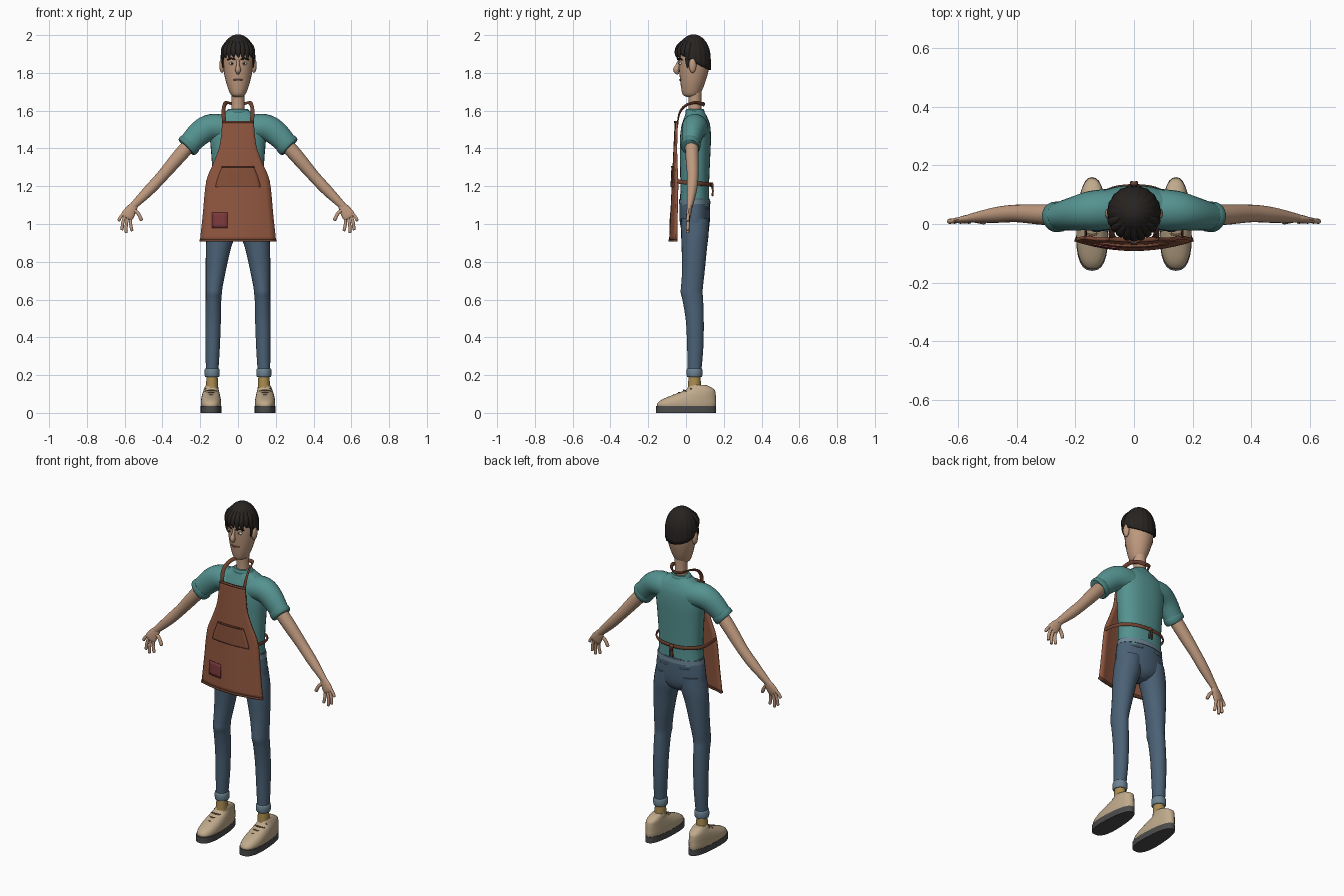
import bpy, bmesh, math, random
from mathutils import Vector

random.seed(3)
COL = dict(skin=(.52, .32, .21), shirt=(.09, .29, .28), trim=(.07, .23, .22), jeans=(.07, .12, .18),
           denim=(.15, .23, .29), leather=(.28, .095, .05), pocket=(.24, .08, .042), strap=(.16, .055, .03),
           patch=(.2, .04, .045), shoe=(.52, .4, .26), sole=(.07, .07, .07), sock=(.4, .26, .08),
           hair=(.02, .017, .015), white=(.7, .68, .62), lace=(.2, .12, .07), lip=(.28, .12, .09))
MATS = {}


def mat(key):
    if key not in MATS:
        MATS[key] = bpy.data.materials.new(key)
        MATS[key].diffuse_color = (*COL[key], 1)
    return MATS[key]


def finish(name, bm, key, mirror=False, solid=0, angle=45):
    bmesh.ops.recalc_face_normals(bm, faces=bm.faces)
    me = bpy.data.meshes.new(name)
    bm.to_mesh(me)
    bm.free()
    me.materials.append(mat(key))
    me.shade_smooth()
    me.set_sharp_from_angle(angle=math.radians(angle))
    ob = bpy.data.objects.new(name, me)
    bpy.context.collection.objects.link(ob)
    if solid:
        m = ob.modifiers.new("thickness", 'SOLIDIFY')
        m.thickness, m.offset = solid, 0
    if mirror:
        m = ob.modifiers.new("mirror", 'MIRROR')
        m.use_mirror_merge = False
    return ob


def spline(pts, sub):
    """Catmull-Rom through tuples of any length."""
    out = []
    for i in range(len(pts) - 1):
        a, b, c, d = pts[max(i - 1, 0)], pts[i], pts[i + 1], pts[min(i + 2, len(pts) - 1)]
        for s in range(sub):
            t = s / sub
            out.append(tuple(.5 * (2 * q + (r - p) * t + (2 * p - 5 * q + 4 * r - w) * t * t
                                   + (3 * q - p - 3 * r + w) * t ** 3) for p, q, r, w in zip(a, b, c, d)))
    return out + [tuple(pts[-1])]


def loft(name, key, rings, ref=None, n=24, sub=4, power=2, mirror=False, taper=0):
    """Skin ellipses (x, y, z, a, b): flat in z, or across the path when ref is given."""
    bm, rows = bmesh.new(), []
    R = spline(rings, sub) if sub > 1 else rings
    for i, r in enumerate(R):
        c = Vector(r[:3])
        u, v = Vector((1, 0, 0)), Vector((0, 1, 0))
        if ref:
            t = (Vector(R[min(i + 1, len(R) - 1)][:3]) - Vector(R[max(i - 1, 0)][:3])).normalized()
            u = Vector(ref)
            u = (u - t * u.dot(t)).normalized()
            v = t.cross(u)
        row = []
        for k in range(n):
            ca, sa = math.cos(2 * math.pi * k / n), math.sin(2 * math.pi * k / n)
            ca, sa = (math.copysign(abs(q) ** (2 / power), q) for q in (ca, sa))
            p = c + u * ca * r[3] + v * sa * r[4]
            p.x = c.x + (p.x - c.x) * (1 - taper * p.y)
            row.append(bm.verts.new(p))
        rows.append(row)
    for p, q in zip(rows, rows[1:]):
        for k in range(n):
            bm.faces.new((p[k], p[(k + 1) % n], q[(k + 1) % n], q[k]))
    bm.faces.new(rows[0])
    bm.faces.new(rows[-1])
    return finish(name, bm, key, mirror)


def tube(name, key, pts, r, ref=(0, 1, 0), mirror=True, n=10):
    """Round tube with rounded tip."""
    rings = [(*p, r, r) for p in pts]
    d = (Vector(pts[-1]) - Vector(pts[-2])).normalized() * r * .6
    tip = Vector(pts[-1]) + d
    return loft(name, key, rings + [(*tip, r * .4, r * .4)], ref, n, 3, mirror=mirror)


def ball(name, key, loc, scale, mirror=True):
    bm = bmesh.new()
    bmesh.ops.create_uvsphere(bm, u_segments=16, v_segments=10, radius=1)
    for v in bm.verts:
        v.co = Vector(a * s + l for a, s, l in zip(v.co, scale, loc))
    return finish(name, bm, key, mirror)


def panel(name, key, rows, off, thick, cols=12, sub=4):
    """Sheet following the apron's bowed front; rows are (z, x left, x right)."""
    bm, grid = bmesh.new(), []
    for z, l, r in spline(rows, sub):
        xs = [l + (r - l) * k / cols for k in range(cols + 1)]
        grid.append([bm.verts.new((x, -.054 - .047 * (1.54 - z) + .8 * x * x - off, z)) for x in xs])
    for p, q in zip(grid, grid[1:]):
        for k in range(cols):
            bm.faces.new((p[k], p[k + 1], q[k + 1], q[k]))
    return finish(name, bm, key, solid=thick)


# head and neck
loft("neck", 'skin', [(0, .047, 1.56, .04, .038), (0, .047, 1.63, .034, .034), (0, .046, 1.72, .036, .036)])
loft("head", 'skin', [(0, .03, 1.672, .018, .022), (0, .027, 1.682, .036, .042), (0, .031, 1.71, .05, .055),
                      (0, .037, 1.76, .066, .068), (0, .042, 1.82, .077, .079), (0, .042, 1.88, .08, .082),
                      (0, .042, 1.93, .073, .076), (0, .042, 1.965, .05, .055), (0, .042, 1.98, .015, .015)])
loft("nose", 'skin', [(0, -.034, 1.868, .008, .008), (0, -.043, 1.84, .009, .012), (0, -.052, 1.818, .015, .016),
                      (0, -.046, 1.803, .011, .012), (0, -.036, 1.798, .004, .004)], (1, 0, 0), 12)
ball("ear", 'skin', (.084, .035, 1.84), (.015, .02, .04))
ball("eye", 'white', (.033, -.029, 1.85), (.014, .008, .008))
ball("pupil", 'hair', (.032, -.036, 1.85), (.005, .003, .006))
tube("eyebrow", 'hair', [(.014, -.041, 1.87), (.035, -.036, 1.877), (.054, -.022, 1.87)], .004, (0, 0, 1))
tube("mouth", 'lip', [(-.024, -.026, 1.765), (0, -.033, 1.763), (.024, -.026, 1.765)], .004, (0, 0, 1), False)

# hair cap with a hairline that drops towards the nape
bm, n, grid = bmesh.new(), 72, []
for k in range(n):
    th = 2 * math.pi * k / n
    back = math.sin(th)
    low = 1.855 - .04 * back if back > 0 else 1.855 + .045 * min(1, -back * 1.3)
    col = []
    for j in range(13):
        f = j / 12
        z = low + (1.998 - low) * math.sin(f * math.pi / 2)
        h = max(0, (z - 1.875) / .125)
        s = math.sqrt(max(0, 1 - h * h)) * (1 + .018 * math.cos(18 * th))
        col.append(bm.verts.new((.087 * s * math.cos(th), .04 + .087 * s * back, z)))
    grid.append(col)
for k in range(n):
    p, q = grid[k], grid[(k + 1) % n]
    for j in range(12):
        bm.faces.new((p[j], q[j], q[j + 1], p[j + 1]))
bm.faces.new([c[-1] for c in grid])
finish("hair_cap", bm, 'hair', solid=.008)
for i in range(9):
    a = math.radians(-90 + (i - 4) * 17)
    c, s, dz = math.cos(a), math.sin(a), random.uniform(-.012, .012)
    loft("fringe_lock", 'hair', [(.05 * c, .04 + .05 * s, 1.975, .01, .006), (.08 * c, .04 + .083 * s, 1.94, .015, .009),
         (.088 * c, .04 + .092 * s, 1.905, .013, .008), (.086 * c + .004, .04 + .088 * s, 1.878 + dz, .002, .002)],
         (-s, c, 0), 8, 3)
loft("sideburn", 'hair', [(.082, .01, 1.88, .004, .016), (.082, .008, 1.85, .004, .01), (.079, .008, 1.825, .002, .003)],
     n=8, mirror=True)

# shirt
loft("shirt_body", 'shirt', [(0, .046, 1.095, .138, .078), (0, .046, 1.2, .132, .076), (0, .048, 1.35, .14, .08),
     (0, .05, 1.45, .148, .082), (0, .052, 1.52, .145, .076), (0, .052, 1.56, .125, .063), (0, .05, 1.585, .085, .052),
     (0, .047, 1.605, .05, .043)], n=32, power=2.3)
loft("collar", 'trim', [(0, .047, 1.588, .06, .05), (0, .047, 1.6, .06, .05), (0, .047, 1.61, .051, .043)])
loft("sleeve", 'shirt', [(.06, .05, 1.505, .07, .07), (.14, .046, 1.512, .068, .07), (.2, .036, 1.482, .058, .066),
     (.265, .024, 1.415, .046, .056)], (0, 1, 0), mirror=True)
loft("sleeve_hem", 'trim', [(.25, .026, 1.431, .049, .059), (.256, .025, 1.424, .052, .062),
     (.268, .024, 1.411, .052, .062), (.274, .023, 1.405, .047, .057)], (0, 1, 0), sub=2, mirror=True)

# arms and hands
loft("arm", 'skin', [(.22, .03, 1.46, .036, .038), (.31, .032, 1.36, .035, .037), (.4, .036, 1.255, .03, .031),
     (.47, .031, 1.18, .027, .029), (.55, .021, 1.1, .016, .02), (.56, .02, 1.09, .014, .018)],
     (0, 1, 0), 20, mirror=True)
loft("palm", 'skin', [(.545, .021, 1.105, .013, .018), (.562, .018, 1.08, .014, .028), (.585, .013, 1.045, .012, .034),
     (.592, .012, 1.033, .008, .028)], (0, 1, 0), 16, mirror=True)
for base, tip in [((.605, 1.055), (.631, 1.02)), ((.6, 1.04), (.614, .972)), ((.585, 1.03), (.592, .957)),
                  ((.568, 1.025), (.562, .967))]:
    mid = ((base[0] + tip[0]) / 2 + .003, (base[1] + tip[1]) / 2)
    tube("finger", 'skin', [(base[0], .014, base[1]), (mid[0], .01, mid[1]), (tip[0], .009, tip[1])], .0085)
tube("thumb", 'skin', [(.552, .016, 1.075), (.528, .011, 1.055), (.512, .008, 1.023)], .0095)

# jeans
loft("jeans_hips", 'jeans', [(0, .046, 1.135, .14, .079), (0, .046, 1.05, .154, .081), (0, .047, .985, .15, .076),
     (0, .047, .945, .1, .06), (0, .047, .925, .04, .035)], n=32)
loft("waistband", 'denim', [(0, .046, 1.105, .146, .083), (0, .046, 1.13, .144, .082)], n=32, sub=1)
tube("seat_seam", 'denim', [(.04, .124, 1.085), (.07, .116, 1.08), (.1, .103, 1.085)], .004, (0, 0, 1))
loft("jeans_leg", 'jeans', [(.078, .048, 1.03, .072, .074), (.088, .047, .95, .077, .073), (.104, .044, .87, .066, .067),
     (.118, .039, .75, .053, .06), (.126, .032, .67, .045, .058), (.128, .03, .635, .043, .058),
     (.13, .037, .59, .041, .054), (.132, .047, .48, .041, .047), (.134, .049, .35, .038, .043),
     (.137, .045, .22, .033, .036)], mirror=True)
loft("jeans_cuff", 'denim', [(.137, .045, .19, .034, .036), (.137, .045, .196, .039, .041), (.137, .045, .23, .039, .041),
     (.137, .045, .236, .034, .036)], sub=2, mirror=True)
loft("sock", 'sock', [(.138, .045, .11, .033, .036), (.137, .045, .21, .029, .031)], sub=1, mirror=True)

# shoes
loft("shoe_sole", 'sole', [(.143, 0, 0, .053, .16), (.143, 0, .036, .053, .16)], n=28, sub=1, power=2.5,
     mirror=True, taper=1)
loft("shoe_upper", 'shoe', [(.143, .002, .032, .051, .155), (.143, .004, .05, .053, .156), (.143, .017, .072, .052, .142),
     (.143, .05, .1, .048, .107), (.142, .075, .122, .043, .076), (.14, .07, .138, .038, .058),
     (.139, .062, .148, .032, .045)], n=28, power=2.4, mirror=True, taper=1)
for i in range(4):
    y, z = -.065 + i * .026, .095 + i * .0125
    tube("shoe_lace", 'lace', [(.113, y + .014, z - .006), (.143, y, z), (.173, y + .014, z - .006)], .004, (0, 0, 1))

# apron with pocket and patch
panel("apron", 'leather', [(z, -w, w) for z, w in [(1.54, .083), (1.46, .09), (1.4, .1), (1.32, .13), (1.225, .167),
                                                   (1.05, .185), (.91, .2)]], 0, .012)
panel("apron_hem", 'strap', [(.918, -.201, .201), (.907, -.202, .202)], .001, .015, sub=1)
panel("apron_top_hem", 'strap', [(1.544, -.084, .084), (1.535, -.085, .085)], .001, .015, sub=1)
panel("apron_pocket", 'pocket', [(1.305, -.083, .083), (1.24, -.108, .108), (1.195, -.12, .12)], .008, .008)
panel("pocket_seam", 'strap', [(1.308, -.084, .084), (1.3, -.086, .086)], .011, .006, sub=1)
panel("apron_patch", 'patch', [(1.06, -.138, -.055), (.98, -.138, -.055)], .008, .005, 4)

# straps
loft("neck_strap", 'strap', [(.07, -.046, 1.52, .011, .004), (.077, -.035, 1.585, .011, .004), (.073, -.005, 1.625, .011, .004),
     (.06, .045, 1.643, .011, .004), (.035, .085, 1.637, .011, .004), (0, .096, 1.632, .011, .004)], (1, 0, 1), 8,
     mirror=True)
loft("waist_tie", 'strap', [(.165, -.046, 1.225, .011, .004), (.163, .02, 1.218, .011, .004), (.14, .08, 1.213, .011, .004),
     (.075, .123, 1.21, .011, .004), (0, .133, 1.208, .011, .004)], (0, 0, 1), 8, mirror=True)
ball("tie_knot", 'strap', (0, .137, 1.207), (.014, .009, .014), False)
tube("tie_tail", 'strap', [(.004, .139, 1.2), (.008, .142, 1.175), (.009, .14, 1.15)], .005)
